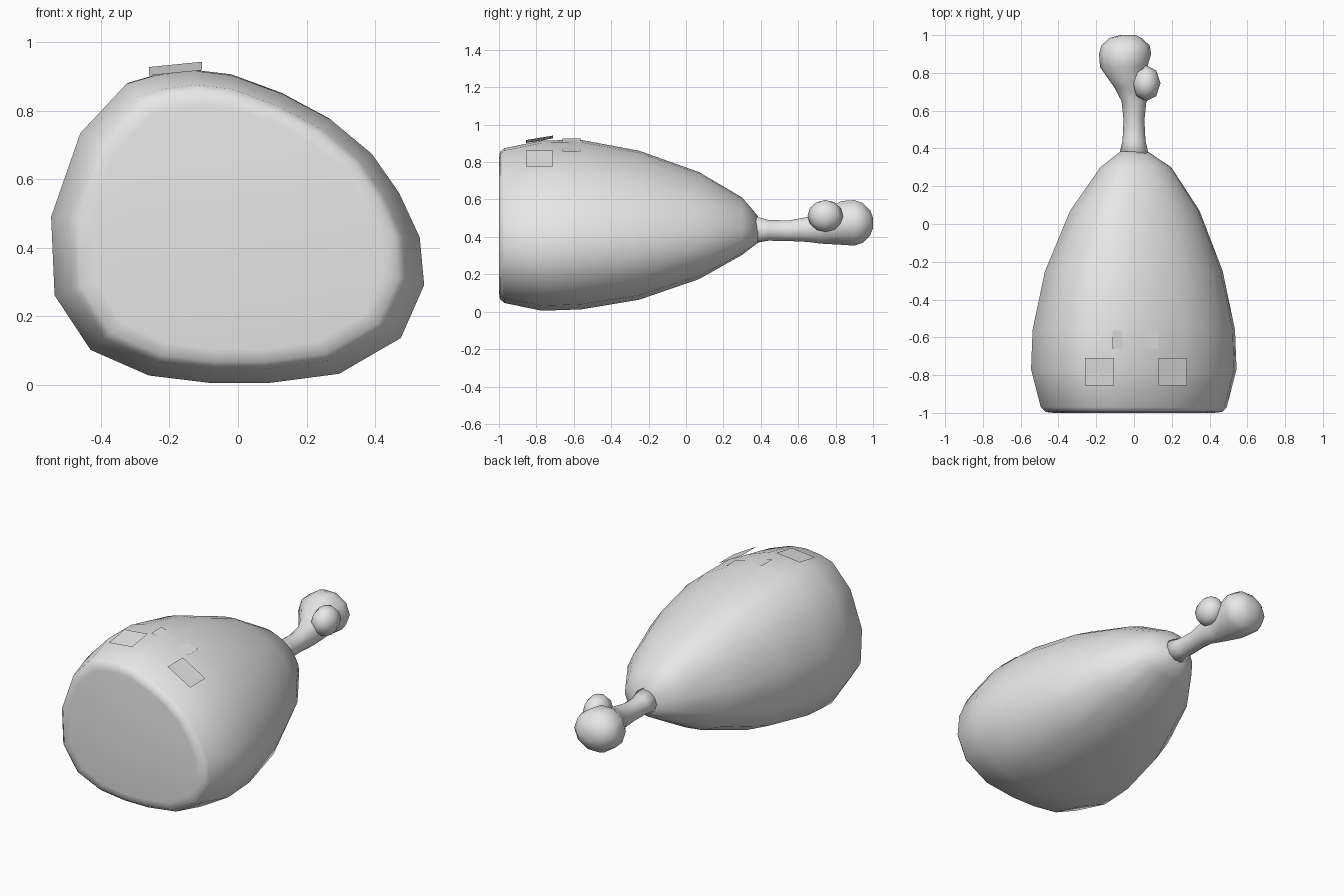
import bpy, bmesh, math

cube = bpy.data.objects.get("Cube")
if cube:
    bpy.data.objects.remove(cube, do_unlink=True)

grey = bpy.data.materials.new("plain_grey")
grey.use_nodes = True
grey.diffuse_color = (0.8, 0.8, 0.8, 1)
grey.node_tree.nodes["Principled BSDF"].inputs["Base Color"].default_value = (0.8, 0.8, 0.8, 1)


def finish(name, bm, smooth=True):
    """Turn a bmesh into a named, shaded object."""
    bmesh.ops.recalc_face_normals(bm, faces=bm.faces)
    mesh = bpy.data.meshes.new(name)
    bm.to_mesh(mesh)
    bm.free()
    mesh.materials.append(grey)
    for face in mesh.polygons:
        face.use_smooth = smooth
    obj = bpy.data.objects.new(name, mesh)
    bpy.context.collection.objects.link(obj)
    return obj


def loft(name, section, stations):
    """Skin a unit section through stations (y, centre x, centre z, scale x, scale z)."""
    bm = bmesh.new()
    rings = [[bm.verts.new((cx + u * sx, y, cz + v * sz)) for u, v in section]
             for y, cx, cz, sx, sz in stations]
    count = len(section)
    for a, b in zip(rings, rings[1:]):
        for i in range(count):
            j = (i + 1) % count
            bm.faces.new((a[i], a[j], b[j], b[i]))
    # Flat end caps
    for ring in (rings[0], rings[-1]):
        bm.faces.new(ring)
    return finish(name, bm)


def plate(name, xs, ys, z, slope_x, slope_y):
    """Thin tilted rectangle; z is the height at its low x, low y corner."""
    bm = bmesh.new()
    corners = [(xs[0], ys[0]), (xs[1], ys[0]), (xs[1], ys[1]), (xs[0], ys[1])]
    bm.faces.new([bm.verts.new((x, y, z + (x - xs[0]) * slope_x + (y - ys[0]) * slope_y))
                  for x, y in corners])
    return finish(name, bm, smooth=False)


# Meat: lopsided cross-section, tapered towards the bone
outline = [(-0.24, 0.905), (-0.325, 0.88), (-0.46, 0.735), (-0.545, 0.49), (-0.535, 0.26),
           (-0.43, 0.10), (-0.26, 0.025), (-0.08, 0.003), (0.09, 0.003), (0.295, 0.03),
           (0.475, 0.135), (0.543, 0.29), (0.53, 0.43), (0.47, 0.56), (0.39, 0.675),
           (0.27, 0.775), (0.13, 0.85), (-0.02, 0.905), (-0.13, 0.918)]
section = [(x, z - 0.46) for x, z in outline]
loft("meat", section, [
    (-1.0, 0, 0.46, 0.78, 0.78),
    (-0.995, 0, 0.46, 0.86, 0.86),
    (-0.97, 0, 0.46, 0.905, 0.905),
    (-0.77, 0, 0.46, 1, 0.995),
    (-0.56, 0, 0.465, 0.985, 0.99),
    (-0.25, 0, 0.462, 0.865, 0.87),
    (0.07, 0.005, 0.46, 0.63, 0.625),
    (0.30, 0.01, 0.457, 0.345, 0.335),
    (0.385, 0, 0.44, 0.13, 0.155),
])

# Bone: shaft swelling into the large end knob
circle = [(math.cos(math.tau * i / 10), math.sin(math.tau * i / 10)) for i in range(10)]
loft("bone", circle, [
    (0.36, 0, 0.44, 0.08, 0.078),
    (0.44, 0, 0.435, 0.061, 0.058),
    (0.55, 0, 0.433, 0.055, 0.058),
    (0.65, 0, 0.44, 0.066, 0.07),
    (0.72, -0.02, 0.445, 0.082, 0.085),
    (0.83, -0.055, 0.475, 0.125, 0.123),
    (0.90, -0.047, 0.475, 0.138, 0.128),
    (0.945, -0.045, 0.475, 0.128, 0.112),
    (0.985, -0.045, 0.475, 0.085, 0.07),
    (1.0, -0.03, 0.475, 0.04, 0.03),
])

# Small knob beside the large one
bm = bmesh.new()
bmesh.ops.create_uvsphere(bm, u_segments=8, v_segments=6, radius=1)
bmesh.ops.scale(bm, vec=(0.075, 0.095, 0.085), verts=bm.verts)
bmesh.ops.translate(bm, vec=(0.065, 0.745, 0.512), verts=bm.verts)
finish("small_knob", bm)

# Plates lying on the upper side of the meat
plate("right_plate", (-0.26, -0.105), (-0.855, -0.71), 0.902, 0.1, 0.17)
plate("left_plate", (0.13, 0.28), (-0.855, -0.71), 0.862, -0.57, 0)
plate("middle_plate", (-0.115, 0.13), (-0.66, -0.565), 0.925, -0.28, 0)
